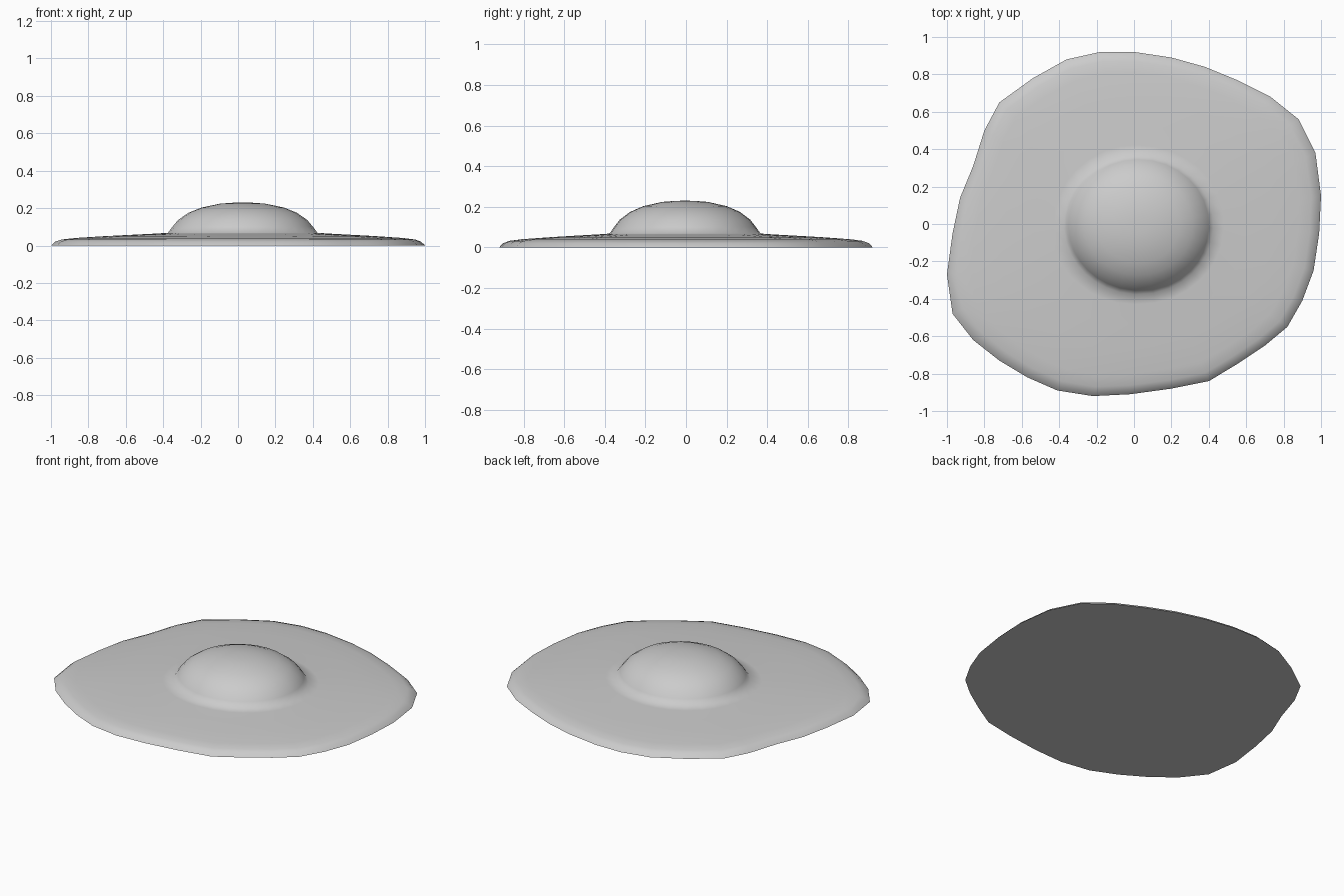
import bpy
import bmesh
import math
from mathutils import Vector

default_cube = bpy.data.objects.get("Cube")
if default_cube:
    bpy.data.objects.remove(default_cube, do_unlink=True)


def make_material(name, color):
    material = bpy.data.materials.new(name)
    material.use_nodes = True
    material.diffuse_color = color
    material.node_tree.nodes["Principled BSDF"].inputs["Base Color"].default_value = color
    return material


# Irregular outer edge of the egg white, counterclockwise
OUTLINE = [
    (1, .15), (.97, .38), (.88, .56), (.73, .68), (.55, .77), (.38, .84),
    (.2, .89), (0, .92), (-.18, .92), (-.36, .88), (-.54, .78), (-.72, .65),
    (-.8, .5), (-.86, .31), (-.93, .14), (-.97, -.05), (-1, -.27),
    (-.97, -.48), (-.86, -.62), (-.72, -.73), (-.57, -.82), (-.41, -.89),
    (-.22, -.92), (-.02, -.91), (.2, -.88), (.4, -.84), (.55, -.75),
    (.7, -.65), (.82, -.55), (.9, -.41), (.96, -.25), (.99, -.05),
]
# White: (blend from yolk edge to outline, height), from the rim inward
WHITE = [(1, 0), (.965, .02), (.91, .032), (.8, .04), (.55, .05), (.3, .058), (.1, .064)]
# Yolk: (radius, height), from its foot up to the crown
YOLK = [(.4, .068), (.376, .1), (.345, .137), (.29, .175), (.22, .203), (.12, .224), (.05, .229)]
YOLK_CENTER = Vector((.025, -.005))
YOLK_DEPTH = .93  # the yolk is slightly narrower front to back


def yolk_point(edge_point, radius):
    offset = Vector(edge_point) - YOLK_CENTER
    angle = math.atan2(offset.y, offset.x)
    return YOLK_CENTER + radius * Vector((math.cos(angle), YOLK_DEPTH * math.sin(angle)))


def add_ring(bm, points, height):
    return [bm.verts.new((p.x, p.y, height)) for p in points]


def build_egg(name, material):
    bm = bmesh.new()
    foot_radius = YOLK[0][0]
    rings = []

    # Spreading white
    for blend, height in WHITE:
        points = [yolk_point(p, foot_radius).lerp(Vector(p), blend) for p in OUTLINE]
        rings.append(add_ring(bm, points, height))

    # Domed yolk
    for radius, height in YOLK:
        rings.append(add_ring(bm, [yolk_point(p, radius) for p in OUTLINE], height))

    # Skin between neighbouring rings
    count = len(OUTLINE)
    for lower, upper in zip(rings, rings[1:]):
        for i in range(count):
            j = (i + 1) % count
            bm.faces.new((lower[i], lower[j], upper[j], upper[i]))

    # Crown of the yolk and flat underside
    crown = bm.verts.new((YOLK_CENTER.x, YOLK_CENTER.y, .23))
    for i in range(count):
        bm.faces.new((rings[-1][i], rings[-1][(i + 1) % count], crown))
    bm.faces.new(list(reversed(rings[0])))

    bmesh.ops.recalc_face_normals(bm, faces=bm.faces[:])
    mesh = bpy.data.meshes.new(name)
    bm.to_mesh(mesh)
    bm.free()
    mesh.materials.append(material)
    egg = bpy.data.objects.new(name, mesh)
    bpy.context.collection.objects.link(egg)
    return egg


grey = make_material("plain grey", (.6, .6, .6, 1))
egg = build_egg("fried_egg", grey)

# Smooth surface with a crisp lower rim
bpy.ops.object.select_all(action="DESELECT")
egg.select_set(True)
bpy.context.view_layer.objects.active = egg
bpy.ops.object.shade_smooth_by_angle(angle=math.radians(70))
